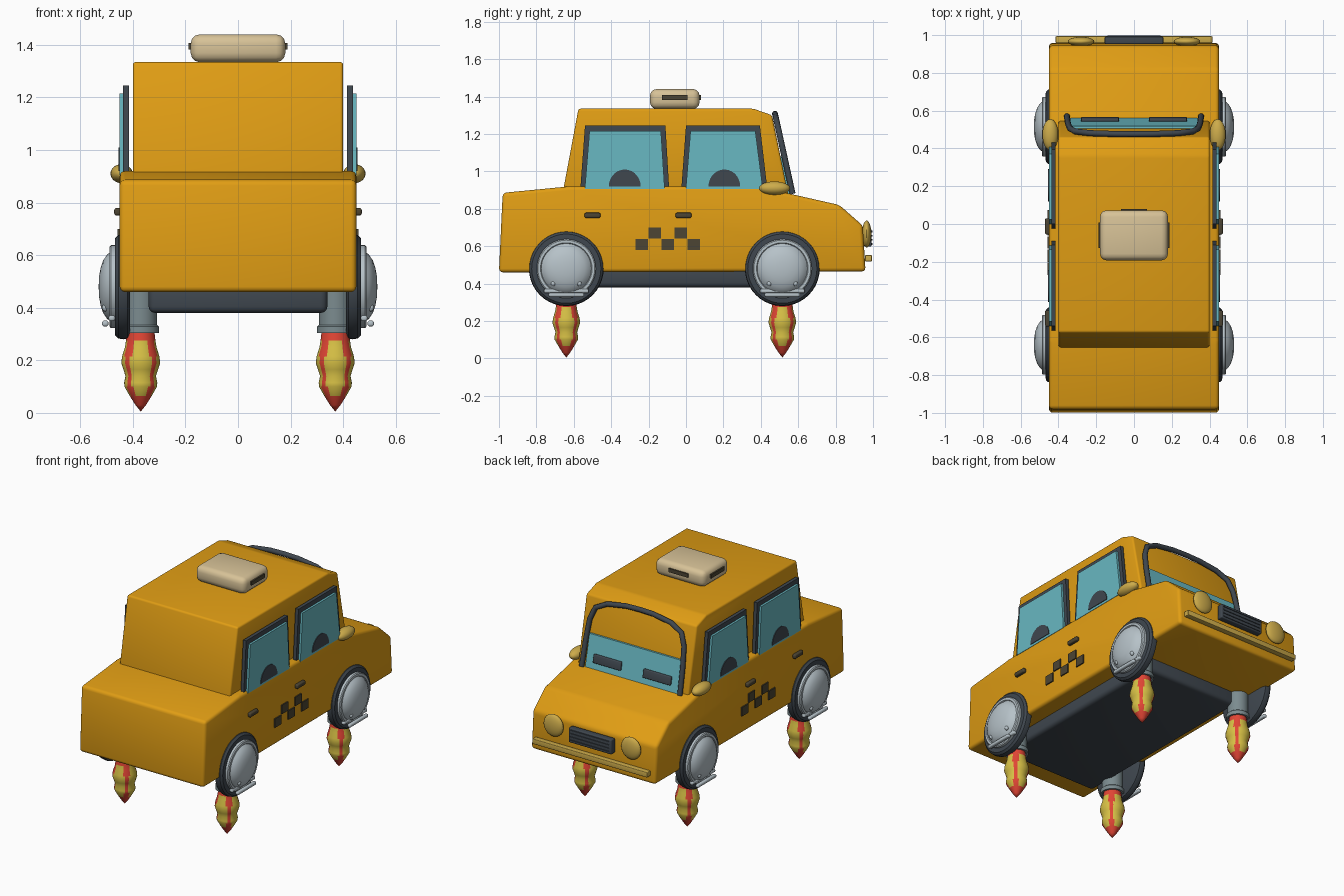
import bpy, bmesh, math
from mathutils import Matrix, Vector

cube = bpy.data.objects.get("Cube")
if cube:
    bpy.data.objects.remove(cube)


def material(name, r, g, b):
    m = bpy.data.materials.new(name)
    m.use_nodes = True
    m.diffuse_color = (r, g, b, 1)
    m.node_tree.nodes["Principled BSDF"].inputs["Base Color"].default_value = (r, g, b, 1)
    return m


ORANGE = material("orange paint", 0.75, 0.34, 0.007)
GLASS = material("teal glass", 0.14, 0.48, 0.54)
DARK = material("dark rubber", 0.05, 0.063, 0.078)
SILVER = material("silver", 0.47, 0.54, 0.58)
GREY = material("steel grey", 0.2, 0.26, 0.275)
RED = material("flame red", 0.76, 0.06, 0.035)
YELLOW = material("flame yellow", 0.68, 0.53, 0.06)
GOLD = material("brass", 0.61, 0.41, 0.07)
CREAM = material("cream", 0.68, 0.54, 0.31)
BROWN = material("dark brown", 0.072, 0.058, 0.033)


def finish(name, bm, *mats):
    bmesh.ops.recalc_face_normals(bm, faces=bm.faces)
    me = bpy.data.meshes.new(name)
    bm.to_mesh(me)
    bm.free()
    for m in mats:
        me.materials.append(m)
    for p in me.polygons:
        p.use_smooth = True
    me.set_sharp_from_angle(angle=math.radians(35))
    ob = bpy.data.objects.new(name, me)
    bpy.context.collection.objects.link(ob)
    return ob


def round_edges(bm, width, segments=3):
    if width:
        bmesh.ops.bevel(bm, geom=list(bm.edges), offset=width, segments=segments,
                        profile=0.5, affect='EDGES', clamp_overlap=True)


def slab(name, outline, x0, x1, mat, bevel=0):
    """Extrude a (y, z) outline from x0 to x1."""
    bm = bmesh.new()
    face = bm.faces.new([bm.verts.new((x0, y, z)) for y, z in outline])
    ext = bmesh.ops.extrude_face_region(bm, geom=[face])
    verts = [v for v in ext["geom"] if isinstance(v, bmesh.types.BMVert)]
    bmesh.ops.translate(bm, verts=verts, vec=(x1 - x0, 0, 0))
    bmesh.ops.recalc_face_normals(bm, faces=bm.faces)
    round_edges(bm, bevel)
    return finish(name, bm, mat)


def box(name, centre, size, mat, bevel=0, tilt=0):
    bm = bmesh.new()
    bmesh.ops.create_cube(bm, size=1, matrix=Matrix.Diagonal((*size, 1)))
    round_edges(bm, bevel)
    bm.transform(Matrix.Translation(centre) @ Matrix.Rotation(tilt, 4, 'X'))
    return finish(name, bm, mat)


def ellipsoid(name, centre, radii, mat):
    bm = bmesh.new()
    bmesh.ops.create_uvsphere(bm, u_segments=24, v_segments=14, radius=1)
    bm.transform(Matrix.Translation(centre) @ Matrix.Diagonal((*radii, 1)))
    return finish(name, bm, mat)


def turned(profile, place, steps=32):
    """Spin a (radius, height) profile about z, then place it."""
    bm = bmesh.new()
    vs = [bm.verts.new((r, 0, h)) for r, h in profile]
    edges = [bm.edges.new(pair) for pair in zip(vs, vs[1:])]
    bmesh.ops.spin(bm, geom=vs + edges, cent=(0, 0, 0), axis=(0, 0, 1),
                   angle=2 * math.pi, steps=steps, use_merge=True)
    bmesh.ops.remove_doubles(bm, verts=bm.verts, dist=1e-4)
    bm.transform(place)
    return bm


# Body, cabin and chassis
slab("body", [(-1, 0.46), (-0.98, 0.885), (-0.62, 0.92), (0.38, 0.92), (0.82, 0.82),
              (0.945, 0.71), (0.96, 0.465)], -0.45, 0.45, ORANGE, 0.02)
slab("cabin", [(-0.66, 0.88), (-0.575, 1.335), (0.36, 1.335), (0.46, 1.3), (0.55, 0.86)],
     -0.4, 0.4, ORANGE, 0.012)
box("chassis", (0, -0.13, 0.435), (0.68, 1.32, 0.11), DARK, 0.025)

# Windscreen, arched frame and dashboard pads lying along the sloped front
slope = lambda z: 0.562 - (z - 0.88) * 0.22
slab("windscreen", [(slope(z) + d, z) for z, d in
                    ((0.87, 0), (1.08, 0), (1.08, -0.02), (0.87, -0.02))], -0.335, 0.335, GLASS)
curve = bpy.data.curves.new("windscreen_frame", 'CURVE')
curve.dimensions = '3D'
curve.bevel_depth = 0.016
curve.bevel_resolution = 3
curve.use_fill_caps = True
half = [(0.355, 0.88), (0.35, 1.05), (0.34, 1.17), (0.31, 1.245), (0.23, 1.285), (0.1, 1.305)]
path = half + [(0, 1.308)] + [(-x, z) for x, z in reversed(half)]
spline = curve.splines.new('POLY')
spline.points.add(len(path) - 1)
for point, (x, z) in zip(spline.points, path):
    point.co = (x, slope(z) + 0.008, z, 1)
curve.materials.append(DARK)
bpy.context.collection.objects.link(bpy.data.objects.new("windscreen_frame", curve))
for s in (-1, 1):
    box("dashboard_pad", (s * 0.18, slope(0.945) + 0.005, 0.945), (0.2, 0.02, 0.055), DARK, 0.006, 0.2)

# Roof sign with plain marker bars
box("roof_sign", (0, -0.06, 1.387), (0.36, 0.265, 0.106), CREAM, 0.035)
box("sign_bar_front", (0, 0.075, 1.395), (0.14, 0.009, 0.025), BROWN)
for s in (-1, 1):
    box("sign_bar_side", (s * 0.184, -0.06, 1.395), (0.009, 0.135, 0.025), BROWN)

# Grille and bumper
box("grille", (0, 0.972, 0.645), (0.31, 0.04, 0.095), DARK, 0.006)
for i in range(4):
    box("grille_slat", (0, 0.99, 0.612 + i * 0.022), (0.28, 0.014, 0.009), DARK)
box("bumper", (0, 0.976, 0.535), (0.83, 0.036, 0.034), GOLD, 0.004)

# Side windows: bottom edge y range and top edge y range
windows = {"rear": (-0.565, -0.09, -0.54, -0.11), "front": (-0.025, 0.435, 0.0, 0.395)}
checks = [(-0.237, 0), (-0.098, 0), (0.042, 0), (-0.167, 1), (-0.028, 1)]
tyre = [(0, 0.41), (0.175, 0.41), (0.197, 0.42), (0.2, 0.435), (0.197, 0.455),
        (0.185, 0.467), (0.15, 0.468), (0, 0.468)]
hub = [(0.158, 0.46), (0.158, 0.483), (0.152, 0.488), (0.138, 0.488), (0.134, 0.483),
       (0.122, 0.498), (0.1, 0.513), (0.07, 0.523), (0.035, 0.529), (0, 0.53)]
nozzle = [(0, 0.335), (0.055, 0.32), (0.058, 0.303), (0.07, 0.303), (0.07, 0.328),
          (0.062, 0.335), (0.062, 0.47), (0, 0.47)]
flame = [(0, 0.005), (0.02, 0.03), (0.042, 0.065), (0.062, 0.1), (0.063, 0.115), (0.058, 0.14),
         (0.066, 0.165), (0.074, 0.19), (0.071, 0.215), (0.06, 0.25), (0.056, 0.275),
         (0.052, 0.31), (0, 0.32)]


def flame_colour(face):
    """Yellow tongues on four sides, tapered at both ends."""
    c = face.calc_center_median()
    a = math.atan2(c.y, c.x) % (math.pi / 2)
    off = min(a, math.pi / 2 - a)
    limit = math.radians(36 if 0.085 < c.z < 0.22 else 25)
    return int(0.05 < c.z < 0.265 and off < limit)


for s in (-1, 1):
    for label, (b0, b1, t0, t1) in windows.items():
        slab(label + "_window_frame", [(b0, 0.905), (b1, 0.905), (t1, 1.245), (t0, 1.245)],
             s * 0.415, s * 0.437, DARK)
        g = 0.024
        slab(label + "_window_glass", [(b0 + g, 0.905), (b1 - g, 0.905), (t1 - g, 1.215), (t0 + g, 1.215)],
             s * 0.43, s * 0.451, GLASS)
        mid = (b0 + b1) / 2
        arc = [math.pi * i / 14 for i in range(15)]
        slab(label + "_seat_shape", [(mid + 0.085 * math.cos(a), 0.92 + 0.09 * math.sin(a)) for a in arc],
             s * 0.45, s * 0.455, DARK)

    # Door handles and checker squares
    for y in (-0.5, -0.013):
        box("door_handle", (s * 0.458, y, 0.765), (0.026, 0.085, 0.028), BROWN, 0.008)
    for y, row in checks:
        box("checker_square", (s * 0.453, y, 0.608 + row * 0.062), (0.009, 0.066, 0.058), BROWN)

    # Mirrors and headlights
    ellipsoid("door_mirror", (s * 0.443, 0.473, 0.91), (0.042, 0.083, 0.036), GOLD)
    ellipsoid("headlight", (s * 0.28, 0.966, 0.665), (0.07, 0.025, 0.072), GOLD)

    # Wheels with rocket nozzles and flames
    for y in (-0.64, 0.515):
        axle = Matrix.Translation((0, y, 0.48)) @ Matrix.Rotation(s * math.pi / 2, 4, 'Y')
        finish("tyre", turned(tyre, axle, 40), DARK)
        finish("hubcap", turned(hub, axle, 40), SILVER)
        for z, length, x in ((0.34, 0.19, 0.505), (0.36, 0.24, 0.48)):
            box("hub_bar", (s * x, y, z), (0.024, length, 0.022), SILVER, 0.008)
        for side in (-1, 1):
            ellipsoid("hub_stud", (s * 0.505, y + side * 0.07, 0.4), (0.012, 0.012, 0.014), SILVER)
        spot = Matrix.Translation((s * 0.37, y, 0))
        finish("nozzle", turned(nozzle, spot), GREY)
        bm = turned(flame, Matrix.Identity(4), 40)
        for f in bm.faces:
            f.material_index = flame_colour(f)
        bm.transform(spot)
        finish("flame", bm, RED, YELLOW)
